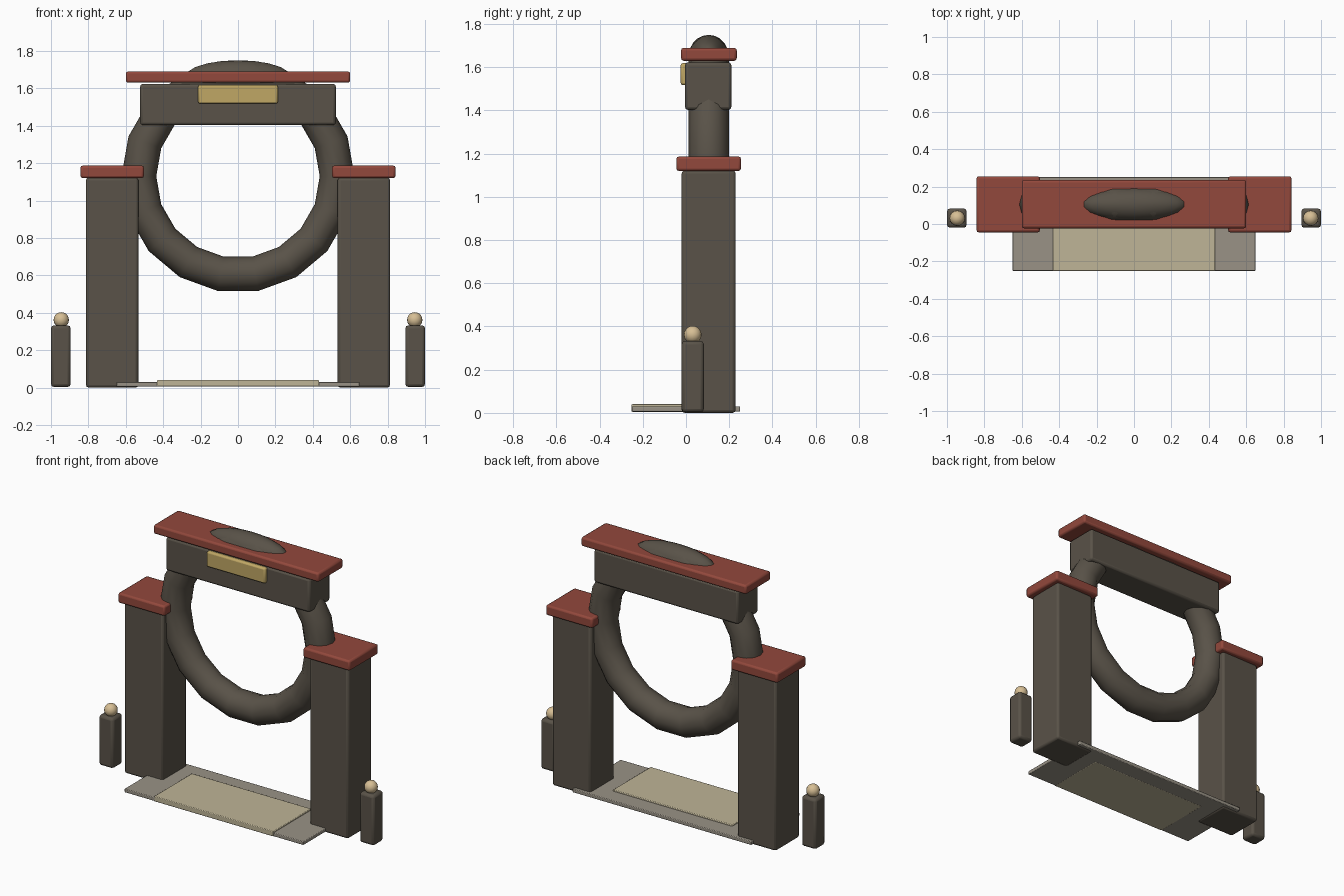
import bpy, math

if "Cube" in bpy.data.objects:
    bpy.data.objects.remove(bpy.data.objects["Cube"])


def material(name, rgb):
    m = bpy.data.materials.new(name)
    m.diffuse_color = (*rgb, 1)
    m.use_nodes = True
    m.node_tree.nodes["Principled BSDF"].inputs["Base Color"].default_value = m.diffuse_color
    return m


STONE = material("dark_stone", (0.10, 0.085, 0.065))
RED = material("red_tile", (0.29, 0.065, 0.045))
GOLD = material("gold", (0.53, 0.39, 0.13))
SAND = material("sand", (0.52, 0.46, 0.31))
PAVING = material("paving", (0.32, 0.29, 0.24))
LAMP = material("lamp", (0.68, 0.52, 0.30))


def finish(name, mat):
    ob = bpy.context.object
    ob.name = name
    ob.data.materials.append(mat)
    return ob


def box(name, x, y, z, mat, bevel=0.012):
    """Rounded box from (min, max) ranges."""
    lo, hi = zip(x, y, z)
    bpy.ops.mesh.primitive_cube_add(size=1, location=[(a + b) / 2 for a, b in zip(lo, hi)])
    ob = finish(name, mat)
    ob.scale = [b - a for a, b in zip(lo, hi)]
    bpy.ops.object.transform_apply(location=False, rotation=False, scale=True)
    mod = ob.modifiers.new("rounded_edges", 'BEVEL')
    mod.width = bevel
    mod.segments = 2
    bpy.ops.object.shade_smooth_by_angle(angle=math.radians(35))
    return ob


def ball(name, loc, radii, mat, segments, rings):
    bpy.ops.mesh.primitive_uv_sphere_add(segments=segments, ring_count=rings, radius=1, location=loc)
    ob = finish(name, mat)
    ob.scale = radii
    bpy.ops.object.transform_apply(location=False, rotation=False, scale=True)
    bpy.ops.object.shade_smooth()
    return ob


# Ground slab and walkway
box("ground_slab", (-0.65, 0.65), (-0.25, 0.25), (0.006, 0.03), PAVING, 0.004)
box("walkway", (-0.433, 0.433), (-0.252, 0.14), (0.005, 0.04), SAND, 0.004)

# Pillars, their caps and the outer lamp posts
for side, s in (("left", -1), ("right", 1)):
    def span(a, b):
        return tuple(sorted((s * a, s * b)))
    box(side + "_pillar", span(0.533, 0.813), (-0.02, 0.23), (0.0, 1.122), STONE, 0.014)
    box(side + "_pillar_cap", span(0.503, 0.842), (-0.045, 0.255), (1.12, 1.187), RED)
    box(side + "_lamp_post", span(0.895, 1.0), (-0.02, 0.083), (0.003, 0.333), STONE, 0.016)
    ball(side + "_lamp", (s * 0.945, 0.031, 0.362), (0.041,) * 3, LAMP, 16, 10)

# Ring standing between the pillars
bpy.ops.mesh.primitive_torus_add(major_segments=18, minor_segments=12, major_radius=0.53,
                                 minor_radius=0.093, location=(0, 0.105, 1.13),
                                 rotation=(math.pi / 2, 0, 0))
finish("gate_ring", STONE)
bpy.ops.object.shade_smooth()

# Lintel, plaque, roof and dome
box("lintel", (-0.523, 0.523), (-0.005, 0.21), (1.403, 1.623), STONE, 0.014)
box("plaque", (-0.213, 0.213), (-0.025, 0.209), (1.518, 1.619), GOLD, 0.01)
box("roof_slab", (-0.6, 0.6), (-0.023, 0.235), (1.63, 1.69), RED)
ball("roof_dome", (0, 0.105, 1.66), (0.288, 0.09, 0.09), STONE, 18, 10)
